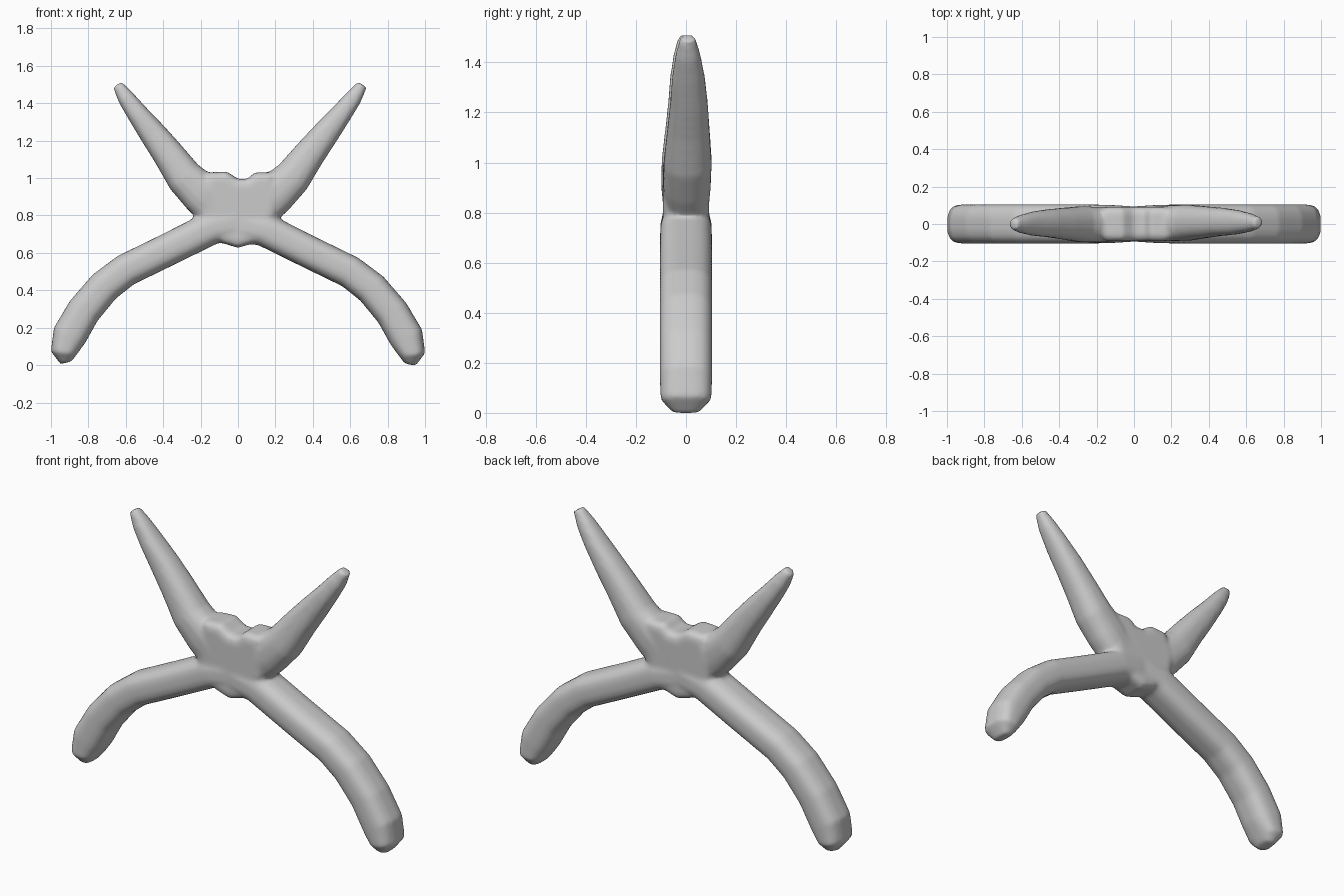
import bpy, bmesh, math
from mathutils import Vector

if "Cube" in bpy.data.objects:
    bpy.data.objects.remove(bpy.data.objects["Cube"])

SIDES = 16


def obj_from(bm, name):
    bmesh.ops.recalc_face_normals(bm, faces=bm.faces)
    me = bpy.data.meshes.new(name)
    bm.to_mesh(me)
    bm.free()
    ob = bpy.data.objects.new(name, me)
    bpy.context.collection.objects.link(ob)
    return ob


def spow(v, e):
    return math.copysign(abs(v) ** e, v)


def limb(name, rings, e):
    """Loft rounded sections; each ring is x, z, half width, half depth, y."""
    bm = bmesh.new()
    pts = [Vector((r[0], 0, r[1])) for r in rings]
    loops = []
    for i, (x, z, w, d, y) in enumerate(rings):
        t = (pts[min(i + 1, len(pts) - 1)] - pts[max(i - 1, 0)]).normalized()
        n = Vector((-t.z, 0, t.x))
        loop = []
        for k in range(SIDES):
            a = 2 * math.pi * (k + 0.5) / SIDES
            p = pts[i] + n * (w * spow(math.cos(a), e))
            p.y = y + d * spow(math.sin(a), e)
            loop.append(bm.verts.new(p))
        loops.append(loop)
    for a, b in zip(loops, loops[1:]):
        for k in range(SIDES):
            j = (k + 1) % SIDES
            bm.faces.new((a[k], a[j], b[j], b[k]))
    bm.faces.new(loops[0])
    bm.faces.new(loops[-1])
    return obj_from(bm, name)


# Curved handles and tapered jaws, left and right
handle = [(0.0, 0.755, .095, .095, 0), (.14, .73, .09, .104, 0),
          (.37, .615, .088, .106, 0), (.60, .503, .088, .106, 0),
          (.715, .415, .09, .106, 0), (.825, .285, .092, .106, 0),
          (.90, .155, .094, .106, 0), (.932, .06, .07, .102, 0),
          (.92, .008, .03, .055, 0)]
jaw = [(.09, .80, .10, .085, 0), (.19, .92, .115, .096, 0),
       (.285, 1.01, .10, .097, .003), (.375, 1.14, .084, .085, .006),
       (.45, 1.24, .073, .076, .008), (.53, 1.345, .058, .066, .006),
       (.595, 1.435, .046, .05, .004), (.64, 1.505, .028, .03, .003)]
parts = []
for side, s in (("left", -1), ("right", 1)):
    shift = 0.01 if s < 0 else 0.0
    parts.append(limb(side + "_handle",
                      [(s * x, z + shift, w, d, y) for x, z, w, d, y in handle], 0.72))
    slant = 0.025 if s > 0 else -0.005
    parts.append(limb(side + "_jaw",
                      [(s * x + slant * (z - 0.8) / 0.7, z, w, d, y + s * .004)
                       for x, z, w, d, y in jaw], 0.82))

# Pivot hub where the two halves cross
outline = [(-.2, .8), (-.22, .9), (-.16, 1.035), (-.06, 1.04), (0, 1.0),
           (.05, 1.0), (.09, 1.035), (.19, 1.035), (.22, .9), (.2, .8),
           (.09, .66), (0, .632), (-.09, .66)]
bm = bmesh.new()
face = bm.faces.new([bm.verts.new((x, -.092, z)) for x, z in outline])
new = bmesh.ops.extrude_face_region(bm, geom=[face])["geom"]
bmesh.ops.translate(bm, verts=[v for v in new if isinstance(v, bmesh.types.BMVert)],
                    vec=(0, .184, 0))
rim = [e for e in bm.edges if abs(e.verts[0].co.y - e.verts[1].co.y) < 1e-5]
bmesh.ops.bevel(bm, geom=rim, offset=.035, segments=2, profile=.5, affect='EDGES')
parts.append(obj_from(bm, "pivot_hub"))

# Fuse everything into one blended body
bpy.ops.object.select_all(action='DESELECT')
for p in parts:
    p.select_set(True)
body = parts[-1]
bpy.context.view_layer.objects.active = body
bpy.ops.object.join()
body.name = "pliers_body"
rm = body.modifiers.new("fuse", 'REMESH')
rm.mode = 'VOXEL'
rm.voxel_size = 0.012
sm = body.modifiers.new("blend", 'SMOOTH')
sm.factor = 0.5
sm.iterations = 6
bpy.ops.object.modifier_apply(modifier="fuse")
bpy.ops.object.modifier_apply(modifier="blend")

# Stand on the ground
low = min(v.co.z for v in body.data.vertices)
for v in body.data.vertices:
    v.co.z -= low
bpy.ops.object.shade_smooth()
